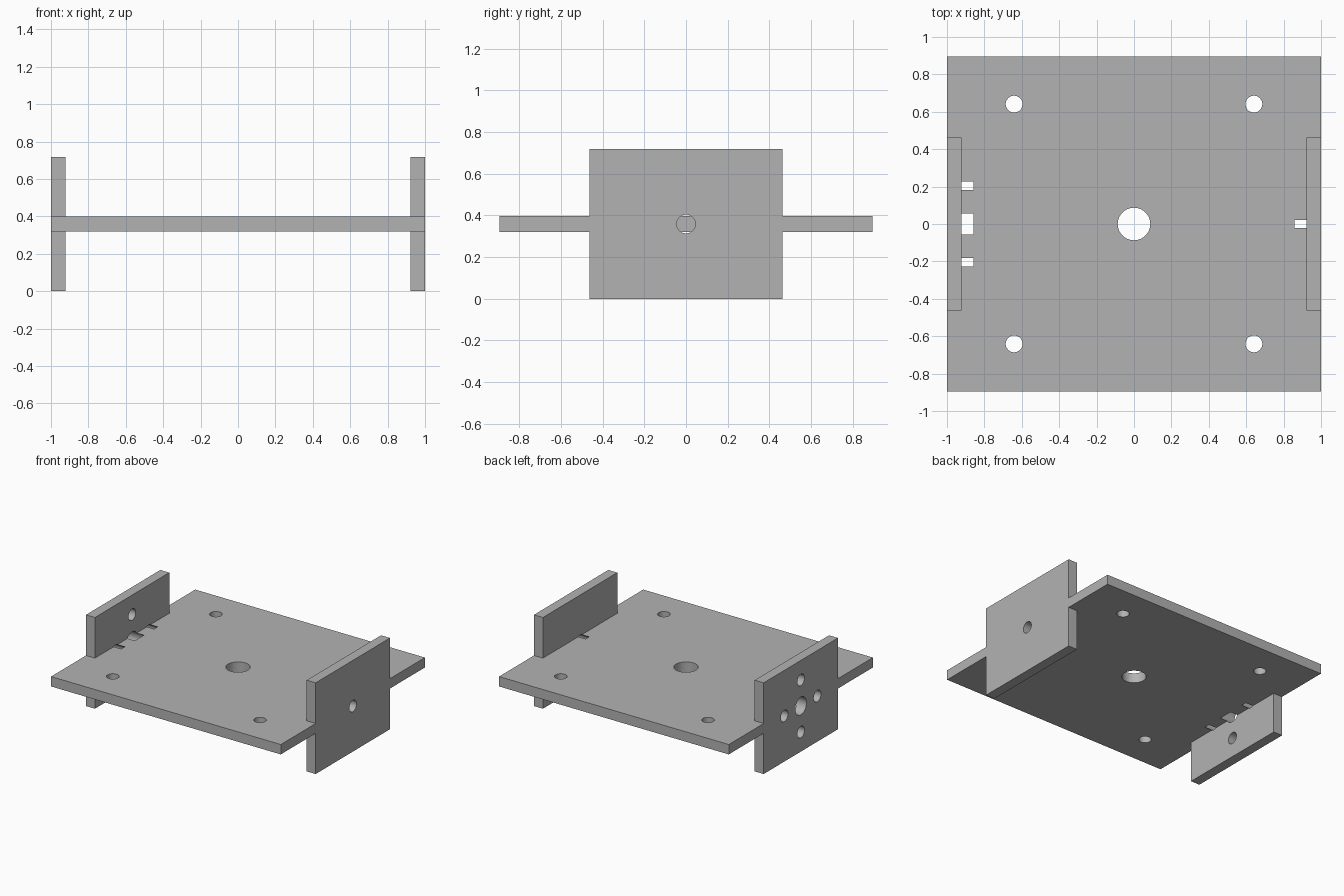
import bpy
import math

cube = bpy.data.objects.get("Cube")
if cube:
    bpy.data.objects.remove(cube, do_unlink=True)

HEIGHT = 0.718
MID = HEIGHT / 2      # mid plane of the base plate
THICK = 0.078         # sheet thickness
HOLE = 0.045          # radius of the small holes
BOLT = 0.205          # bolt spacing around the shaft hole
DEPTH = 0.142         # how far side drillings reach inwards

grey = bpy.data.materials.new("plain_grey")
grey.use_nodes = True
colour = (0.45, 0.45, 0.45, 1)
grey.diffuse_color = colour
grey.node_tree.nodes["Principled BSDF"].inputs["Base Color"].default_value = colour


def box(name, size, location):
    bpy.ops.mesh.primitive_cube_add(size=1, location=location)
    ob = bpy.context.object
    ob.name = name
    ob.scale = size
    bpy.ops.object.transform_apply(location=False, rotation=False, scale=True)
    ob.data.materials.append(grey)
    return ob


def cylinder(name, radius, depth, location, along_x=False):
    turn = (0, math.pi / 2, 0) if along_x else (0, 0, 0)
    bpy.ops.mesh.primitive_cylinder_add(vertices=48, radius=radius, depth=depth,
                                        location=location, rotation=turn)
    ob = bpy.context.object
    ob.name = name
    ob.hide_render = True
    ob.data.materials.append(grey)
    return ob


def combine(target, other, operation):
    """Apply a boolean and discard the helper object."""
    mod = target.modifiers.new("combine", 'BOOLEAN')
    mod.operation = operation
    mod.solver = 'EXACT'
    mod.object = other
    bpy.context.view_layer.objects.active = target
    bpy.ops.object.modifier_apply(modifier=mod.name)
    bpy.data.objects.remove(other, do_unlink=True)


# Base plate with an upright end plate on each side, one solid piece
bracket = box("mounting_bracket", (2, 1.792, THICK), (0, 0, MID))
for side in (-1, 1):
    plate = box("end_plate", (THICK, 0.924, HEIGHT), (side * (1 - THICK / 2), 0, MID))
    combine(bracket, plate, 'UNION')

# Vertical holes: large centre opening and four corner holes
combine(bracket, cylinder("centre_cutter", 0.087, 0.3, (0, 0, MID)), 'DIFFERENCE')
for x in (-0.641, 0.641):
    for y in (-0.641, 0.641):
        combine(bracket, cylinder("corner_cutter", HOLE, 0.3, (x, y, MID)), 'DIFFERENCE')


# Side drillings that pass the end plate and bite into the base plate
def drill(side, radius, y=0, dz=0):
    length = DEPTH + 0.1
    x = side * (1 - DEPTH + length / 2)
    cutter = cylinder("side_cutter", radius, length, (x, y, MID + dz), along_x=True)
    combine(bracket, cutter, 'DIFFERENCE')


drill(1, HOLE)
drill(-1, 0.0695)
for s in (-1, 1):
    drill(-1, HOLE, y=s * BOLT)
    drill(-1, HOLE, dz=s * BOLT)

bpy.ops.object.select_all(action='DESELECT')
bracket.select_set(True)
bpy.context.view_layer.objects.active = bracket
bpy.ops.object.shade_smooth_by_angle(angle=math.radians(30))
